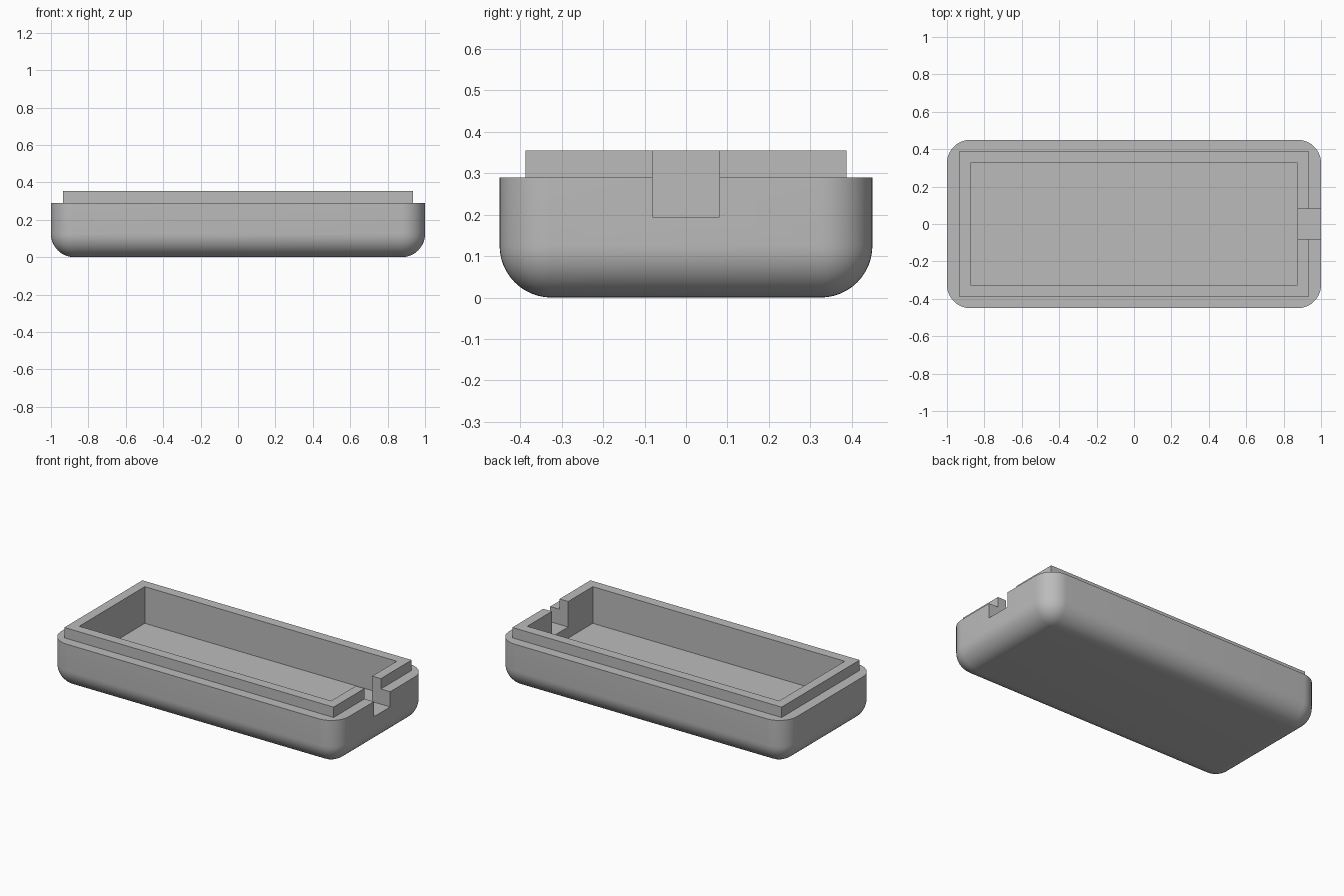
import bpy
import bmesh
import math

cube = bpy.data.objects.get("Cube")
if cube:
    bpy.data.objects.remove(cube, do_unlink=True)

RIM = 0.29      # top of the rounded body
TOP = 0.355     # top of the raised lip
RADIUS = 0.125  # corner radius, also wall and floor thickness

grey = bpy.data.materials.new("Grey Plastic")
grey.use_nodes = True
colour = (0.5, 0.5, 0.5, 1)
grey.diffuse_color = colour
grey.node_tree.nodes["Principled BSDF"].inputs["Base Color"].default_value = colour


def box(name, low, high, radius=0):
    """Box between two corners; a radius rounds every edge except the top rim."""
    bm = bmesh.new()
    bmesh.ops.create_cube(bm, size=1)
    for v in bm.verts:
        v.co = [l if c < 0 else h for c, l, h in zip(v.co, low, high)]
    if radius:
        edges = [e for e in bm.edges if min(v.co.z for v in e.verts) < high[2] - 0.01]
        bmesh.ops.bevel(bm, geom=edges, offset=radius, segments=12,
                        profile=0.5, affect='EDGES', clamp_overlap=True)
    mesh = bpy.data.meshes.new(name)
    bm.to_mesh(mesh)
    bm.free()
    mesh.materials.append(grey)
    obj = bpy.data.objects.new(name, mesh)
    bpy.context.collection.objects.link(obj)
    return obj


def combine(target, tool, operation):
    """Apply a boolean and remove the tool object."""
    mod = target.modifiers.new("Boolean", 'BOOLEAN')
    mod.operation = operation
    mod.solver = 'EXACT'
    mod.object = tool
    bpy.ops.object.select_all(action='DESELECT')
    bpy.context.view_layer.objects.active = target
    target.select_set(True)
    bpy.ops.object.modifier_apply(modifier=mod.name)
    bpy.data.objects.remove(tool, do_unlink=True)


# Rounded tray body with its raised locating lip
tray = box("case_bottom", (-1, -0.45, 0), (1, 0.45, RIM), RADIUS)
combine(tray, box("lip", (-0.935, -0.387, 0.2), (0.935, 0.387, TOP)), 'UNION')

# Hollow interior
combine(tray, box("cavity", (-0.875, -0.325, RADIUS), (0.875, 0.325, 0.5)), 'DIFFERENCE')

# Cable notch through the end wall
combine(tray, box("notch", (0.8, -0.081, 0.195), (1.1, 0.081, 0.5)), 'DIFFERENCE')

# Smooth the rounded corners, keep the cut edges crisp
bpy.ops.object.shade_smooth_by_angle(angle=math.radians(30))
